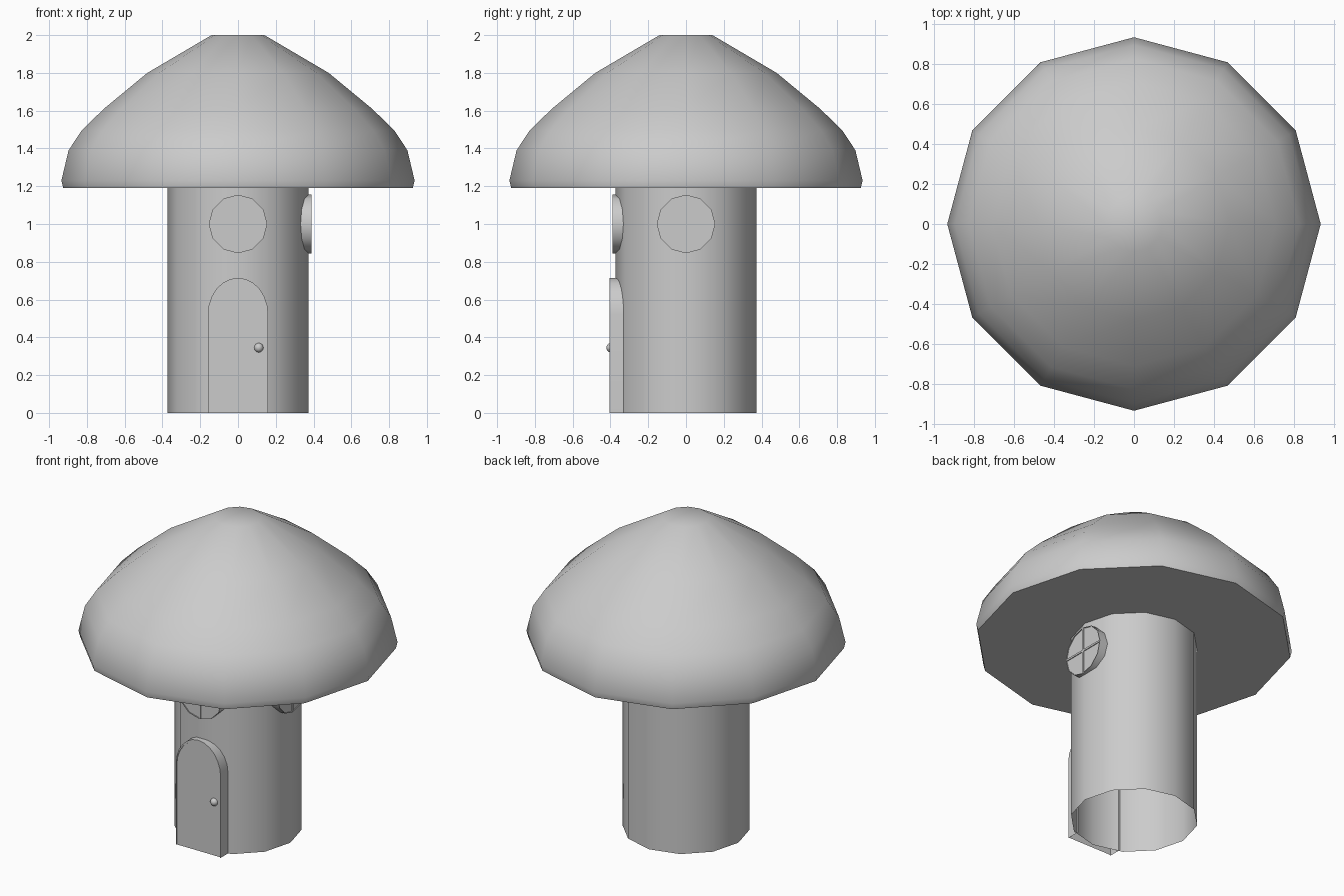
import bpy, bmesh
from math import sin, cos, pi
from mathutils import Matrix

if "Cube" in bpy.data.objects:
    bpy.data.objects.remove(bpy.data.objects["Cube"])


def finish(name, bm, angle=40):
    bmesh.ops.recalc_face_normals(bm, faces=bm.faces)
    mesh = bpy.data.meshes.new(name)
    bm.to_mesh(mesh)
    bm.free()
    ob = bpy.data.objects.new(name, mesh)
    bpy.context.collection.objects.link(ob)
    bpy.ops.object.select_all(action='DESELECT')
    ob.select_set(True)
    bpy.context.view_layer.objects.active = ob
    bpy.ops.object.shade_smooth_by_angle(angle=angle * pi / 180)
    return ob


def bridge(bm, rings, closed=True):
    n = len(rings[0])
    for a, b in zip(rings, rings[1:]):
        for i in range(n if closed else n - 1):
            j = (i + 1) % n
            bm.faces.new((a[i], a[j], b[j], b[i]))


def lathe(name, profile, capped, n=12):
    bm = bmesh.new()
    rings = [[bm.verts.new((r * cos(2 * pi * i / n), r * sin(2 * pi * i / n), z))
              for i in range(n)] for r, z in profile]
    bridge(bm, rings)
    if capped:
        bm.faces.new(rings[0])
        bm.faces.new(rings[-1])
    return finish(name, bm)


def framed_panel(bm, outer, inner, front, back, recess, closed):
    # outer wall, thin front rim and slightly recessed panel
    layers = [(outer, back), (outer, front), (inner, front), (inner, front + recess)]
    rings = [[bm.verts.new((x, y, z)) for x, z in pts] for pts, y in layers]
    bridge(bm, rings, closed)
    bm.faces.new(rings[-1])


# Cap and stem
lathe("mushroom_cap", [(0.925, 1.19), (0.935, 1.23), (0.897, 1.39), (0.828, 1.495),
                       (0.71, 1.61), (0.48, 1.80), (0.14, 2.0)], True)
lathe("stem", [(0.373, 0), (0.373, 1.19)], False)


# Arched door, open where it meets the ground
def arch(w, spring, top, n=12):
    pts = [(w * cos(pi * i / n), spring + (top - spring) * sin(pi * i / n))
           for i in range(n + 1)]
    return [(w, 0)] + pts + [(-w, 0)]


bm = bmesh.new()
framed_panel(bm, arch(0.16, 0.52, 0.715), arch(0.156, 0.515, 0.70),
             -0.405, -0.32, 0.006, False)
finish("door", bm)

# Door knob
bm = bmesh.new()
bmesh.ops.create_uvsphere(bm, u_segments=12, v_segments=8, radius=0.025,
                          matrix=Matrix.Translation((0.11, -0.397, 0.345)))
finish("door_knob", bm)


# Round windows with crossed bars
def circle(r, n=12):
    return [(r * cos(2 * pi * i / n), 1.0 + r * sin(2 * pi * i / n)) for i in range(n)]


for name, turn in (("front_window", 0), ("right_window", pi / 2)):
    bm = bmesh.new()
    framed_panel(bm, circle(0.155), circle(0.151), -0.39, -0.325, 0.005, True)
    for sx, sz in ((0.302, 0.012), (0.012, 0.302)):
        bmesh.ops.create_cube(bm, size=1, matrix=Matrix.Translation((0, -0.387, 1.0))
                              @ Matrix.Diagonal((sx, 0.006, sz, 1)))
    bmesh.ops.rotate(bm, verts=bm.verts, cent=(0, 0, 0),
                     matrix=Matrix.Rotation(turn, 3, 'Z'))
    finish(name, bm)
